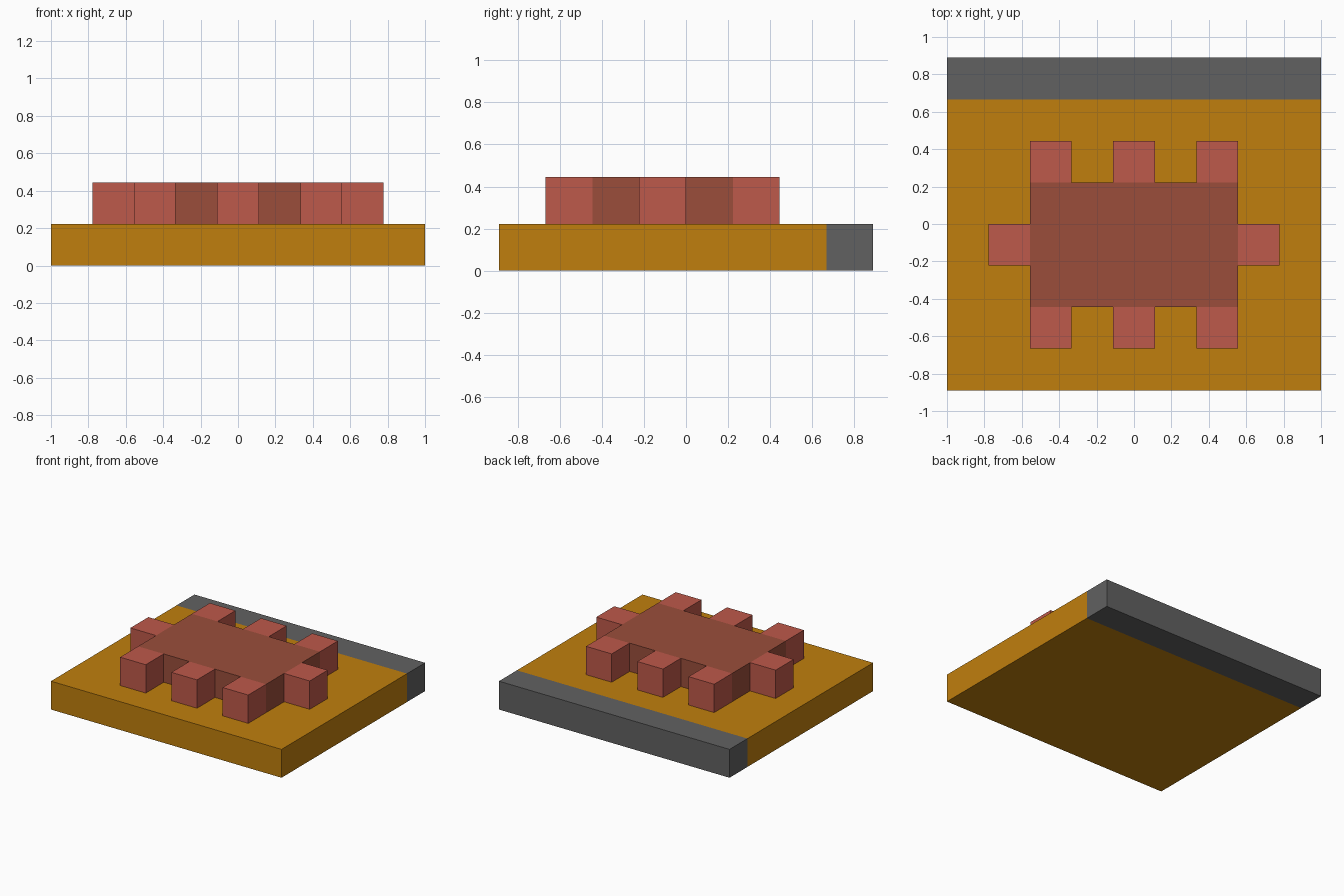
import bpy
import bmesh
from mathutils import Vector

cube = bpy.data.objects.get("Cube")
if cube:
    bpy.data.objects.remove(cube, do_unlink=True)

U = 2 / 9  # one block


def material(name, color):
    mat = bpy.data.materials.new(name)
    mat.use_nodes = True
    mat.diffuse_color = (*color, 1)
    bsdf = next(n for n in mat.node_tree.nodes if n.type == 'BSDF_PRINCIPLED')
    bsdf.inputs["Base Color"].default_value = (*color, 1)
    return mat


def box(name, low, high, mat):
    """Box between two corners given in block units."""
    low, high = Vector(low) * U, Vector(high) * U
    size, middle = high - low, (low + high) / 2
    bm = bmesh.new()
    bmesh.ops.create_cube(bm, size=1)
    bmesh.ops.scale(bm, vec=size, verts=bm.verts)
    mesh = bpy.data.meshes.new(name)
    bm.to_mesh(mesh)
    bm.free()
    mesh.materials.append(mat)
    obj = bpy.data.objects.new(name, mesh)
    obj.location = middle
    bpy.context.collection.objects.link(obj)
    return obj


ochre = material("ochre", (0.530, 0.212, 0.004))
grey = material("dark grey", (0.120, 0.120, 0.120))
red = material("coral red", (0.515, 0.100, 0.069))
brown = material("red brown", (0.328, 0.076, 0.044))

# Ground slab with a grey strip along the back
box("base", (-4.5, -4, 0), (4.5, 3, 1), ochre)
box("back_strip", (-4.5, 3, 0), (4.5, 4, 1), grey)

# Body plate
box("body", (-2.5, -2, 1), (2.5, 1, 2), brown)

# Three stubs along the front and back of the body
for row, y in (("front", -3), ("back", 1)):
    for column, x in (("right", -2.5), ("middle", -0.5), ("left", 1.5)):
        box(f"{row}_{column}_stub", (x, y, 1), (x + 1, y + 1, 2), red)

# One stub on each side
for side, x in (("right", -3.5), ("left", 2.5)):
    box(f"{side}_side_stub", (x, -1, 1), (x + 1, 0, 2), red)
